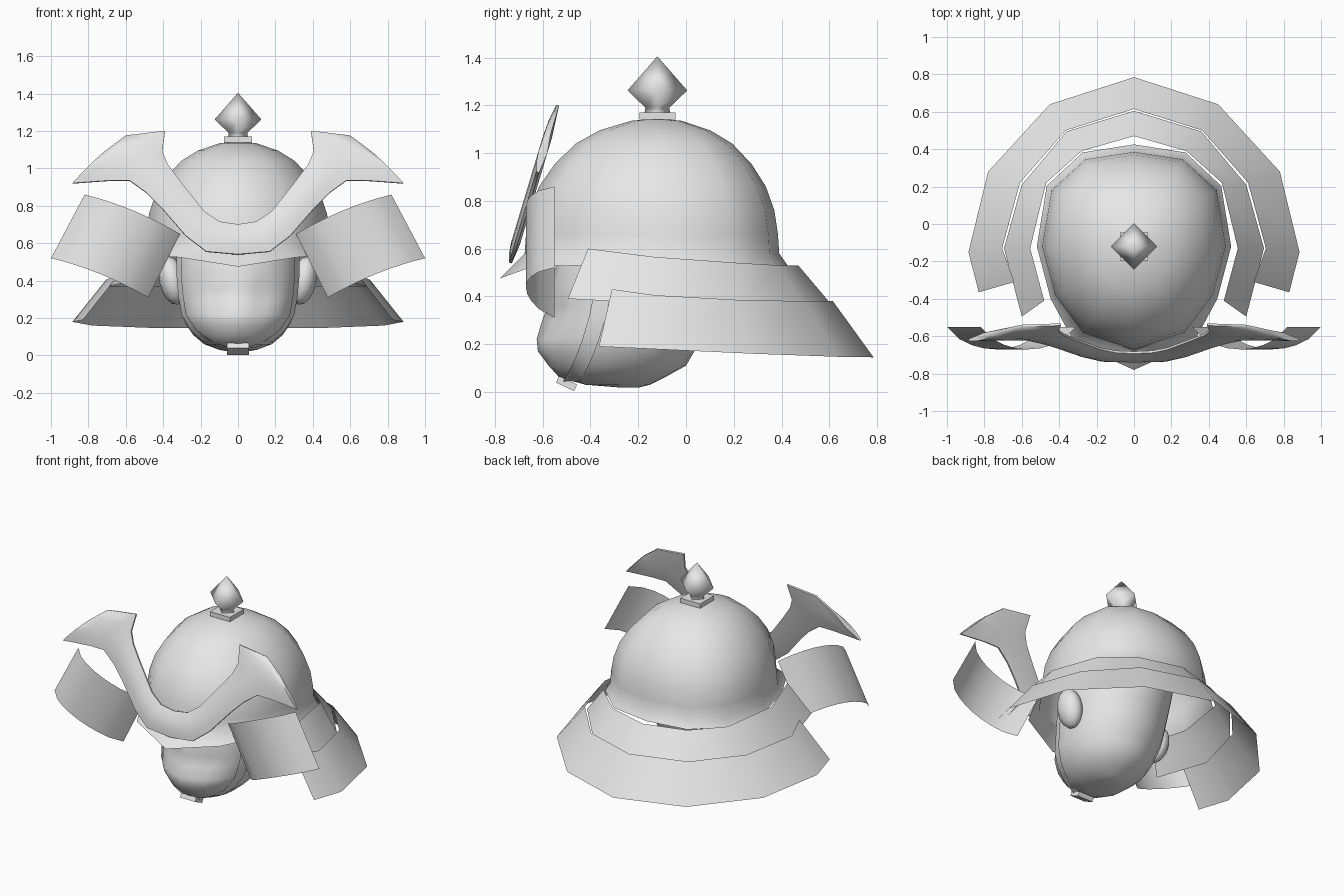
import bpy, bmesh, math
from mathutils import Vector, Matrix

cube = bpy.data.objects.get("Cube")
if cube:
    bpy.data.objects.remove(cube, do_unlink=True)

grey = bpy.data.materials.new("plain_grey")
grey.use_nodes = True
grey.diffuse_color = (0.8, 0.8, 0.8, 1)
grey.node_tree.nodes["Principled BSDF"].inputs["Base Color"].default_value = (0.8, 0.8, 0.8, 1)


def finish(name, bm, angle):
    bmesh.ops.remove_doubles(bm, verts=bm.verts, dist=0.0005)
    bmesh.ops.recalc_face_normals(bm, faces=bm.faces)
    me = bpy.data.meshes.new(name)
    bm.to_mesh(me)
    bm.free()
    me.materials.append(grey)
    for p in me.polygons:
        p.use_smooth = True
    me.set_sharp_from_angle(angle=math.radians(angle))
    ob = bpy.data.objects.new(name, me)
    bpy.context.collection.objects.link(ob)
    return ob


def loft(name, rows, ring=False, caps=False, angle=50):
    """Skin rows of points; ring closes each row, caps fills both ends."""
    bm = bmesh.new()
    grid = [[bm.verts.new(p) for p in row] for row in rows]
    n = len(rows[0])
    for a, b in zip(grid, grid[1:]):
        for i in range(n if ring else n - 1):
            j = (i + 1) % n
            bm.faces.new((a[i], a[j], b[j], b[i]))
    if caps:
        bm.faces.new(grid[0])
        bm.faces.new(grid[-1])
    return finish(name, bm, angle)


def block(name, center, size, tilt=0):
    bm = bmesh.new()
    m = (Matrix.Translation(center) @ Matrix.Rotation(tilt, 4, "X")
         @ Matrix.Diagonal((*size, 1)))
    bmesh.ops.create_cube(bm, size=1, matrix=m)
    return finish(name, bm, 30)


def mirrored(half):
    """Half outline from x=0 outward, completed on the other side."""
    return [(-p[0], *p[1:]) for p in reversed(half[1:])] + half


# Helmet bowl, flaring at the rim into a pointed front peak
half = [(0, .385), (.26, .345), (.44, .18), (.49, -.12), (.42, -.38), (.27, -.58), (0, -.67)]
outline = mirrored(half)[1:]
CY = -.12
bowl = []
for s, z in [(0, 1.145), (.2, 1.135), (.44, 1.095), (.62, 1.04), (.78, .955),
             (.9, .86), (.97, .76), (1, .66), (1.01, .58)]:
    bowl.append([(x * s, CY + (y - CY) * s, z) for x, y in outline])
rim = []
for x, y in outline:
    if y < -.6:
        rim.append((x, -.78, .475))
    elif y < -.5:
        rim.append((x * 1.17, y - .06, .525))
    else:
        rim.append((x * 1.06, CY + (y - CY) * 1.08, .53))
loft("helmet_bowl", bowl + [rim], ring=True, angle=40)

# Neck guard: two flaring bands open at the front
upper_in = [(0, .47, .53), (.28, .39, .53), (.47, .22, .54), (.555, -.13, .565), (.48, -.41, .60)]
upper_out = [(0, .605, .37), (.36, .495, .37), (.6, .21, .37), (.695, -.13, .37), (.6, -.495, .39)]
lower_in = [(0, .615, .38), (.365, .5, .38), (.61, .22, .385), (.705, -.13, .405), (.64, -.31, .43)]
lower_out = [(0, .785, .145), (.45, .64, .147), (.78, .28, .16), (.885, -.15, .18), (.83, -.365, .19)]
loft("upper_neck_guard", [mirrored(upper_in), mirrored(upper_out)])
loft("lower_neck_guard", [mirrored(lower_in), mirrored(lower_out)])

# Turned-back side plates, bowed toward the front
for side, label in ((1, "left"), (-1, "right")):
    rows = []
    for (x0, z0), (x1, z1) in (((.31, .65), (.82, .86)), ((.48, .31), (1.0, .52))):
        row = []
        for i in range(9):
            u = i / 8
            b = 1 - (2 * u - 1) ** 2
            row.append((side * (x0 + (x1 - x0) * u), -.55 - .12 * b ** .75,
                        z0 + (z1 - z0) * u + .022 * b))
        rows.append(row)
    loft(label + "_side_plate", rows, angle=60)

# Horned crest: one flat, swelling bar lying in a leaning plane
inner = [(0, .70), (.1, .715), (.18, .77), (.3, .92), (.375, 1.02), (.405, 1.09),
         (.39, 1.2), (.6, 1.175), (.72, 1.085)]
outer = [(0, .54), (.17, .555), (.28, .64), (.41, .79), (.49, .87), (.58, .935),
         (.68, .935), (.78, .928), (.885, .92)]
lean = Vector((0, -.957, .29))
rows = []
for (ax, az), (bx, bz) in zip(mirrored(inner), mirrored(outer)):
    a = Vector((ax, -.735 + (az - .54) * .3, az))
    b = Vector((bx, -.735 + (bz - .54) * .3, bz))
    rows.append([a.lerp(b, t) + lean * d for t, d in
                 ((0, .006), (.25, .018), (.5, .022), (.75, .018), (1, .006),
                  (1, -.006), (.5, -.016), (0, -.006))])
loft("horned_crest", rows, ring=True, caps=True, angle=70)

# Top ornament: square base and four-sided diamond
block("ornament_base", (0, CY, 1.155), (.15, .15, .03))
rows = [[(r * math.cos(k * math.pi / 2), CY + r * math.sin(k * math.pi / 2), z) for k in range(4)]
        for r, z in ((.055, 1.16), (.05, 1.19), (.125, 1.262), (.0, 1.405))]
loft("ornament_diamond", rows, ring=True, angle=180)

# Head: stacked ovals (height, half width, front, back)
levels = [(.018, .03, -.27, -.2), (.03, .1, -.42, -.15), (.06, .18, -.53, -.09),
          (.11, .24, -.575, 0), (.17, .28, -.605, .035), (.22, .3, -.61, .06),
          (.29, .315, -.59, .1), (.36, .325, -.58, .12), (.45, .33, -.57, .15),
          (.6, .33, -.52, .2), (.8, .25, -.42, .1), (.9, .02, -.2, -.16)]
rows = []
SEG = 24
for z, w, f, b in levels:
    c, r = (f + b) / 2, (b - f) / 2
    row = []
    for k in range(SEG):
        t = 2 * math.pi * k / SEG - math.pi / 2
        x, y = w * math.cos(t), c + r * math.sin(t)
        off = min(k, SEG - k)
        if off == 0 and .15 < z < .3:
            y -= .015           # nose ridge
        if off in (1, 2) and .25 < z < .4:
            y += .022           # eye sockets
        row.append((x, y, z))
    rows.append(row)
loft("head", rows, ring=True, caps=True, angle=60)


def head_x(y, z):
    """Half width of the head at a given depth and height."""
    for lo, hi in zip(levels, levels[1:]):
        if lo[0] <= z <= hi[0]:
            t = (z - lo[0]) / (hi[0] - lo[0])
            w, f, b = (lo[i] + (hi[i] - lo[i]) * t for i in (1, 2, 3))
            d = (y - (f + b) / 2) / ((b - f) / 2)
            return w * math.sqrt(max(0, 1 - d * d))
    return 0


# Chin straps, knot and ears
for side, label in ((1, "left"), (-1, "right")):
    rows = []
    for y, z in ((-.31, .56), (-.35, .42), (-.37, .32), (-.4, .22), (-.43, .14), (-.46, .08), (-.48, .045)):
        rows.append([(side * (max(head_x(y + d, z), .04) + .012), y + d, z - abs(d) * .1)
                     for d in (-.035, 0, .035)])
    loft(label + "_chin_strap", rows)
    bm = bmesh.new()
    m = (Matrix.Translation((side * .35, -.2, .4)) @ Matrix.Rotation(side * .2, 4, "Y")
         @ Matrix.Diagonal((.07, .09, .13, 1)))
    bmesh.ops.create_uvsphere(bm, u_segments=12, v_segments=8, radius=1, matrix=m)
    finish(label + "_ear", bm, 60)

block("chin_knot", (0, -.5, .035), (.115, .083, .03), math.radians(-25))
